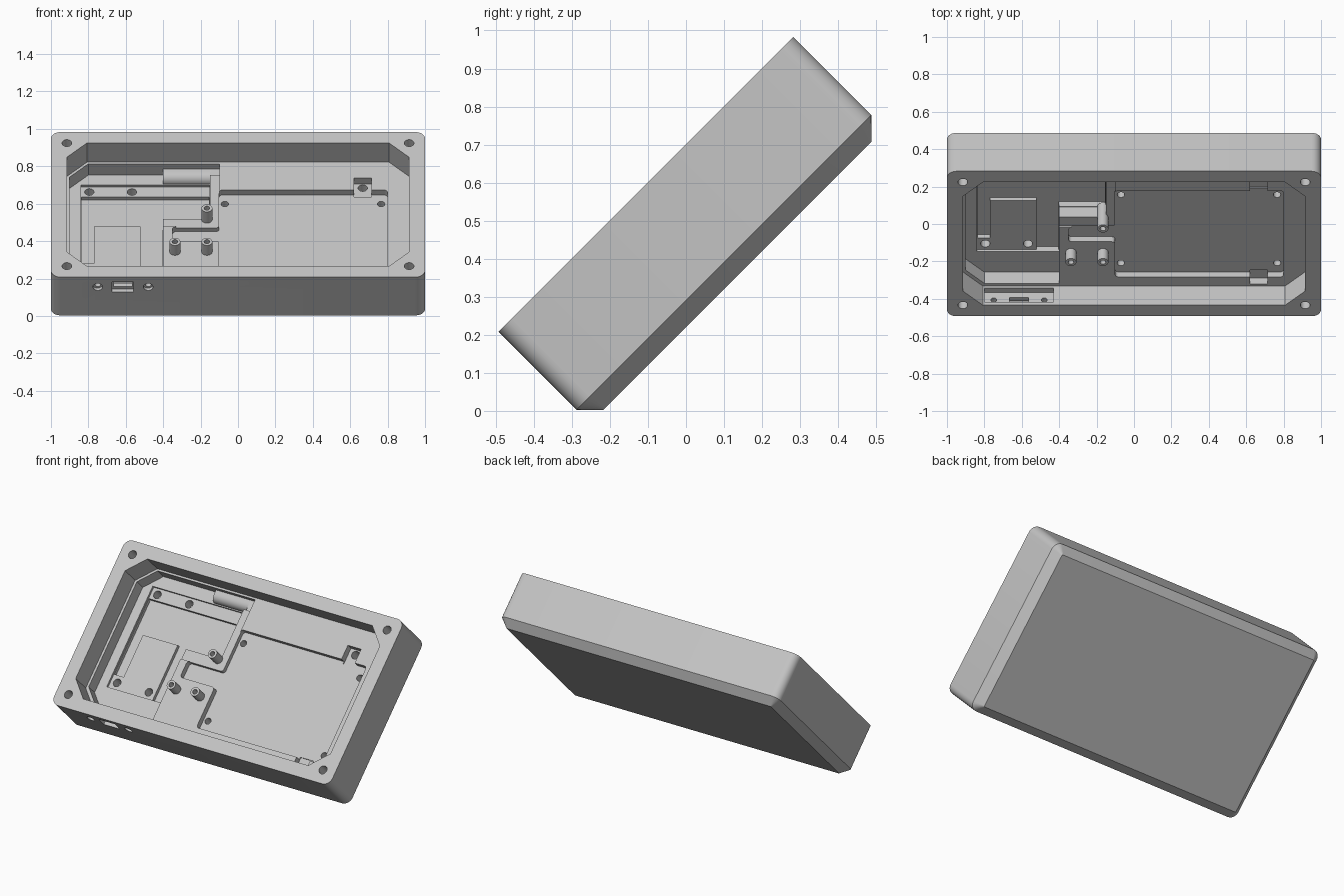
import bpy, bmesh, math
from mathutils import Matrix, Vector

if "Cube" in bpy.data.objects:
    bpy.data.objects.remove(bpy.data.objects["Cube"])

# Everything is built lying flat (x, v = width, w = height), then tilted 45 degrees
TILT = Matrix.Translation((0, 0.135, 0.355)) @ Matrix.Rotation(math.radians(45), 4, 'X')
AXES = {'w': lambda a, b, c: (a, b, c),
        'v': lambda a, b, c: (a, c, b),
        'x': lambda a, b, c: (c, a, b)}

grey = bpy.data.materials.new("light_grey")
grey.diffuse_color = (0.55, 0.55, 0.55, 1)
grey.use_nodes = True
grey.node_tree.nodes["Principled BSDF"].inputs["Base Color"].default_value = grey.diffuse_color


def rect(x0, x1, y0, y1):
    return [(x0, y0), (x1, y0), (x1, y1), (x0, y1)]


def clipped(x0, x1, y0, y1, c):
    return [(x0 + c, y0), (x1 - c, y0), (x1, y0 + c), (x1, y1 - c),
            (x1 - c, y1), (x0 + c, y1), (x0, y1 - c), (x0, y0 + c)]


def circle(x, y, r, n=24):
    return [(x + r * math.cos(2 * math.pi * i / n), y + r * math.sin(2 * math.pi * i / n))
            for i in range(n)]


def rounded(pts, r, n=6):
    """Round the right-angled corners of an outline."""
    out = []
    for i, p in enumerate(pts):
        p = Vector(p)
        a = (Vector(pts[i - 1]) - p).normalized() * r
        b = (Vector(pts[(i + 1) % len(pts)]) - p).normalized() * r
        for k in range(n + 1):
            t = k / n * math.pi / 2
            out.append(tuple(p + a * (1 - math.sin(t)) + b * (1 - math.cos(t))))
    return out


def loft(name, rings, axis='w'):
    """Solid through stacked outlines, given as (outline, height) pairs."""
    bm = bmesh.new()
    loops = [[bm.verts.new(AXES[axis](a, b, h)) for a, b in pts] for pts, h in rings]
    for lo, hi in zip(loops, loops[1:]):
        for i in range(len(lo)):
            j = (i + 1) % len(lo)
            bm.faces.new((lo[i], lo[j], hi[j], hi[i]))
    bm.faces.new(loops[0][::-1])
    bm.faces.new(loops[-1])
    bmesh.ops.recalc_face_normals(bm, faces=bm.faces)
    me = bpy.data.meshes.new(name)
    bm.to_mesh(me)
    bm.free()
    ob = bpy.data.objects.new(name, me)
    bpy.context.collection.objects.link(ob)
    return ob


def prism(name, pts, lo, hi, axis='w'):
    return loft(name, [(pts, lo), (pts, hi)], axis)


def cut(target, pts, lo, hi=0.4, axis='w'):
    cutter = prism("cutter", pts, lo, hi, axis)
    cutter.hide_render = True
    mod = target.modifiers.new("cut", 'BOOLEAN')
    mod.operation, mod.solver, mod.object = 'DIFFERENCE', 'EXACT', cutter
    deps = bpy.context.evaluated_depsgraph_get()
    me = bpy.data.meshes.new_from_object(target.evaluated_get(deps))
    target.modifiers.clear()
    target.data = me
    bpy.data.objects.remove(cutter)


# Outer shell: rounded corners, chamfered underside
outer = rounded(rect(-1, 1, -0.548, 0.548), 0.05)
base = rounded(rect(-0.95, 0.95, -0.498, 0.498), 0.006)
case = loft("enclosure_shell", [(base, 0), (outer, 0.05), (outer, 0.34)])

# Main opening with clipped corners
cut(case, clipped(-0.915, 0.915, -0.465, 0.465, 0.107), 0.195)

# Deep left compartment
cut(case, [(-0.9, -0.345), (-0.8, -0.445), (-0.4, -0.445), (-0.4, 0.047), (-0.15, 0.047),
           (-0.15, 0.453), (-0.8, 0.453), (-0.9, 0.353)], 0.11)

# Channel at the top and lowered lip beside the compartment
cut(case, rect(-0.41, -0.1, 0.38, 0.453), 0.157)
cut(case, [(-0.41, -0.022), (-0.1, -0.022), (-0.1, 0.39), (-0.16, 0.39),
           (-0.16, 0.06), (-0.41, 0.06)], 0.185)

# Shallow right compartment with a tongue to the left
cut(case, rounded([(-0.101, -0.396), (0.8, -0.396), (0.8, 0.255), (-0.101, 0.255),
                   (-0.101, -0.022), (-0.35, -0.022), (-0.35, -0.13), (-0.101, -0.13)], 0.018), 0.157)

# Two clip notches on the right
for v0, v1 in ((0.24, 0.347), (-0.448, -0.38)):
    cut(case, rect(0.62, 0.715, v0, v1), 0.15)
cut(case, circle(0.667, 0.315, 0.025), 0.07)

# Stepped circuit board seat in the left compartment
cut(case, [(-0.84, -0.29), (-0.402, -0.29), (-0.402, 0.05), (-0.152, 0.05),
           (-0.152, 0.378), (-0.84, 0.378)], 0.095)
cut(case, [(-0.838, -0.2), (-0.77, -0.2), (-0.77, 0.08), (-0.52, 0.08), (-0.52, -0.288),
           (-0.404, -0.288), (-0.404, 0.052), (-0.154, 0.052), (-0.154, 0.303), (-0.838, 0.303)], 0.072)

# Screw holes: board seat, right compartment, rim
for x in (-0.795, -0.567):
    for v in (-0.245, 0.34):
        cut(case, circle(x, v, 0.025), 0.03)
for x in (-0.07, 0.765):
    for v in (-0.329, 0.187):
        cut(case, circle(x, v, 0.02), 0.09)
for x in (-0.915, 0.915):
    for v in (-0.465, 0.465):
        cut(case, circle(x, v, 0.026), 0.22)

# Connector port through the front wall: inner seat, slot, outer recess, screw holes
cut(case, rect(-0.8, -0.43, -0.5, -0.44), 0.21, 0.315)
cut(case, rect(-0.665, -0.565, -0.6, -0.45), 0.245, 0.285)
cut(case, rect(-0.675, -0.56, -0.6, -0.525), 0.228, 0.302)
for x in (-0.75, -0.48):
    cut(case, circle(x, 0.265, 0.016), -0.6, -0.45, 'v')
    cut(case, circle(x, 0.265, 0.026), -0.6, -0.53, 'v')

# Rounded step at the top of the left compartment
arc = [(0.43 - 0.045 * math.cos(t * math.pi / 12), 0.112 + 0.045 * math.sin(t * math.pi / 12))
       for t in range(7)]
step = prism("rounded_step", [(0.46, 0.105), (0.385, 0.105)] + arc + [(0.46, 0.157)],
             -0.4, -0.145, 'x')

# Hollow standoff posts
parts = [case, step]
for x, v in ((-0.337, -0.21), (-0.166, -0.21), (-0.166, 0.043)):
    post = prism("standoff_post", circle(x, v, 0.029), 0.1, 0.27)
    cut(post, circle(x, v, 0.015), 0.19)
    parts.append(post)

# Tilt, colour and smooth
for ob in parts:
    ob.data.transform(TILT)
    ob.data.materials.clear()
    ob.data.materials.append(grey)
    for p in ob.data.polygons:
        p.material_index = 0
    bpy.ops.object.select_all(action='DESELECT')
    ob.select_set(True)
    bpy.context.view_layer.objects.active = ob
    bpy.ops.object.shade_smooth_by_angle(angle=math.radians(30))
